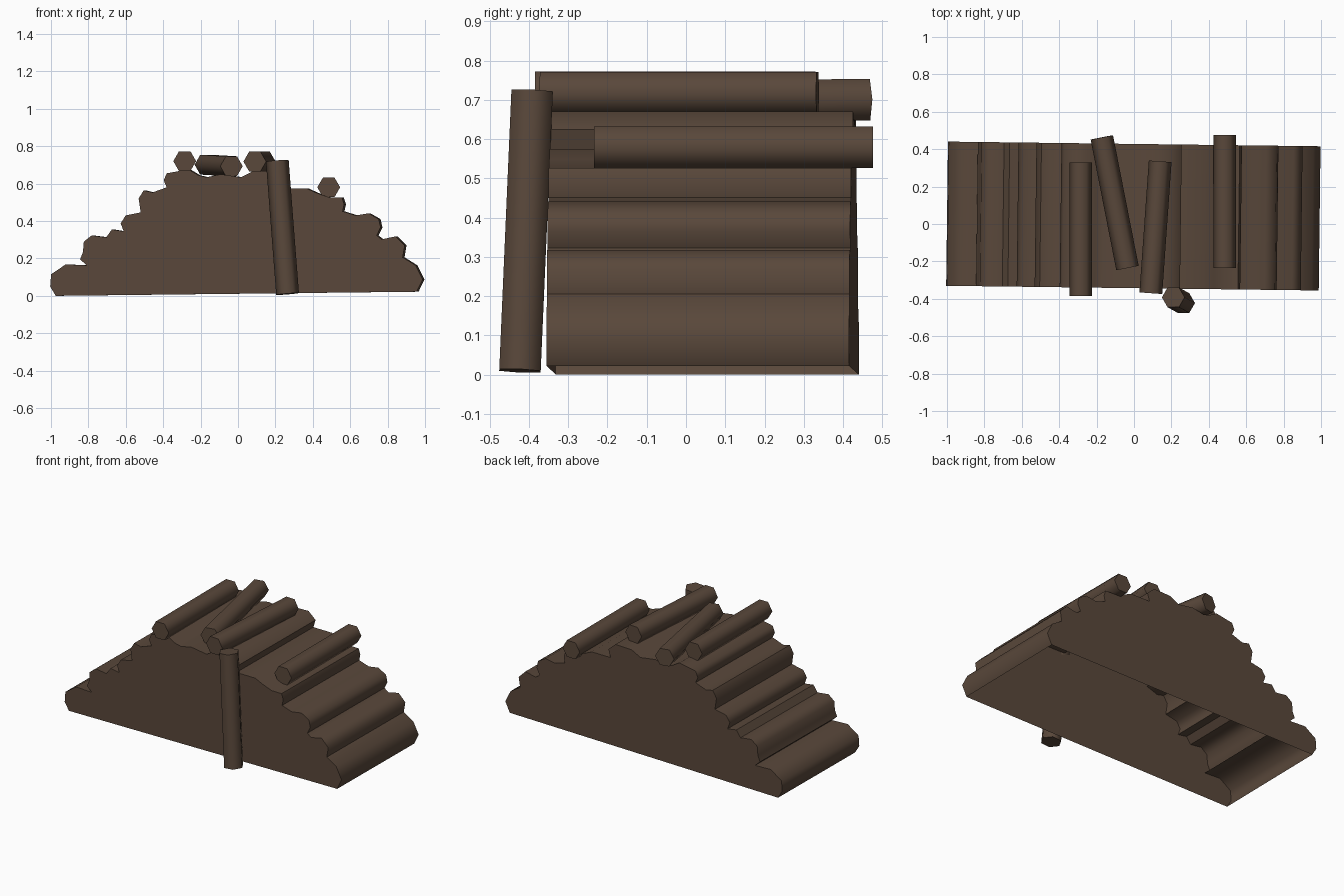
import bpy, bmesh, math
from mathutils import Vector

if "Cube" in bpy.data.objects:
    bpy.data.objects.remove(bpy.data.objects["Cube"])

bark = bpy.data.materials.new("dark_bark_brown")
bark.diffuse_color = (0.10, 0.064, 0.043, 1)
bark.use_nodes = True
bark.node_tree.nodes["Principled BSDF"].inputs["Base Color"].default_value = bark.diffuse_color


def finish(name, bm, angle):
    """Turn a bmesh into a named, coloured object with smooth bark."""
    me = bpy.data.meshes.new(name)
    bm.to_mesh(me)
    bm.free()
    me.materials.append(bark)
    ob = bpy.data.objects.new(name, me)
    bpy.context.collection.objects.link(ob)
    bpy.ops.object.select_all(action='DESELECT')
    ob.select_set(True)
    bpy.context.view_layer.objects.active = ob
    bpy.ops.object.shade_smooth_by_angle(angle=math.radians(angle))
    return ob


def log(name, a, b, r=0.061, sides=6):
    """Hexagonal log between two end centres, corners pointing along x."""
    a, b = Vector(a), Vector(b)
    axis = (b - a).normalized()
    u = Vector((1, 0, 0))
    u = (u - axis * u.dot(axis)).normalized()
    v = axis.cross(u)
    bm = bmesh.new()
    rings = []
    for c in (a, b):
        rings.append([bm.verts.new(c + r * (math.cos(t) * u + math.sin(t) * v))
                      for t in (math.tau * i / sides for i in range(sides))])
    for i in range(sides):
        j = (i + 1) % sides
        bm.faces.new((rings[0][i], rings[0][j], rings[1][j], rings[1][i]))
    bm.faces.new(rings[0][::-1])
    bm.faces.new(rings[1])
    return finish(name, bm, 65)


# Stacked pile: scalloped outline (x, z) from bottom left over to bottom right
outline = [
    (-.97, 0), (-1, .05), (-.995, .115), (-.917, .168), (-.805, .163),
    (-.84, .195), (-.825, .233), (-.82, .29), (-.778, .323), (-.70, .313),
    (-.67, .355), (-.607, .345), (-.623, .388), (-.596, .43), (-.516, .446),
    (-.527, .52), (-.50, .564), (-.452, .553), (-.377, .58), (-.393, .617),
    (-.377, .655), (-.26, .676), (-.206, .644), (-.163, .634), (-.088, .65),
    (.02, .634), (.083, .666), (.20, .67), (.25, .625), (.235, .575),
    (.37, .575), (.43, .548), (.49, .527), (.56, .527), (.572, .49),
    (.564, .452), (.634, .43), (.703, .441), (.757, .41), (.767, .366),
    (.746, .323), (.773, .302), (.848, .318), (.896, .27), (.885, .206),
    (.954, .163), (.992, .088), (.96, .022)]
bm = bmesh.new()
front = [bm.verts.new((x, -.343, z)) for x, z in outline]
back = [bm.verts.new((x, .428, z)) for x, z in outline]
for i in range(len(outline) - 1):          # underside stays open
    bm.faces.new((front[i], back[i], back[i + 1], front[i + 1]))
bm.faces.new(front[::-1])
bm.faces.new(back)
bmesh.ops.recalc_face_normals(bm, faces=bm.faces[:])
if next(f for f in bm.faces if len(f.verts) > 4).normal.y > 0:
    bmesh.ops.reverse_faces(bm, faces=bm.faces[:])
pile = finish("log_pile", bm, 60)
pile.rotation_euler.z = math.radians(-0.72)

# Loose logs lying on top
log("loose_log_left", (-.285, -.385, .72), (-.285, .33, .72))
log("loose_log_slanted", (-.035, -.235, .693), (-.172, .463, .701))
log("loose_log_middle", (.09, -.37, .718), (.14, .335, .718))
log("loose_log_right", (.485, -.235, .58), (.485, .477, .58))

# Log leaning upright against the front
log("leaning_log", (.265, -.423, .01), (.21, -.392, .722))
